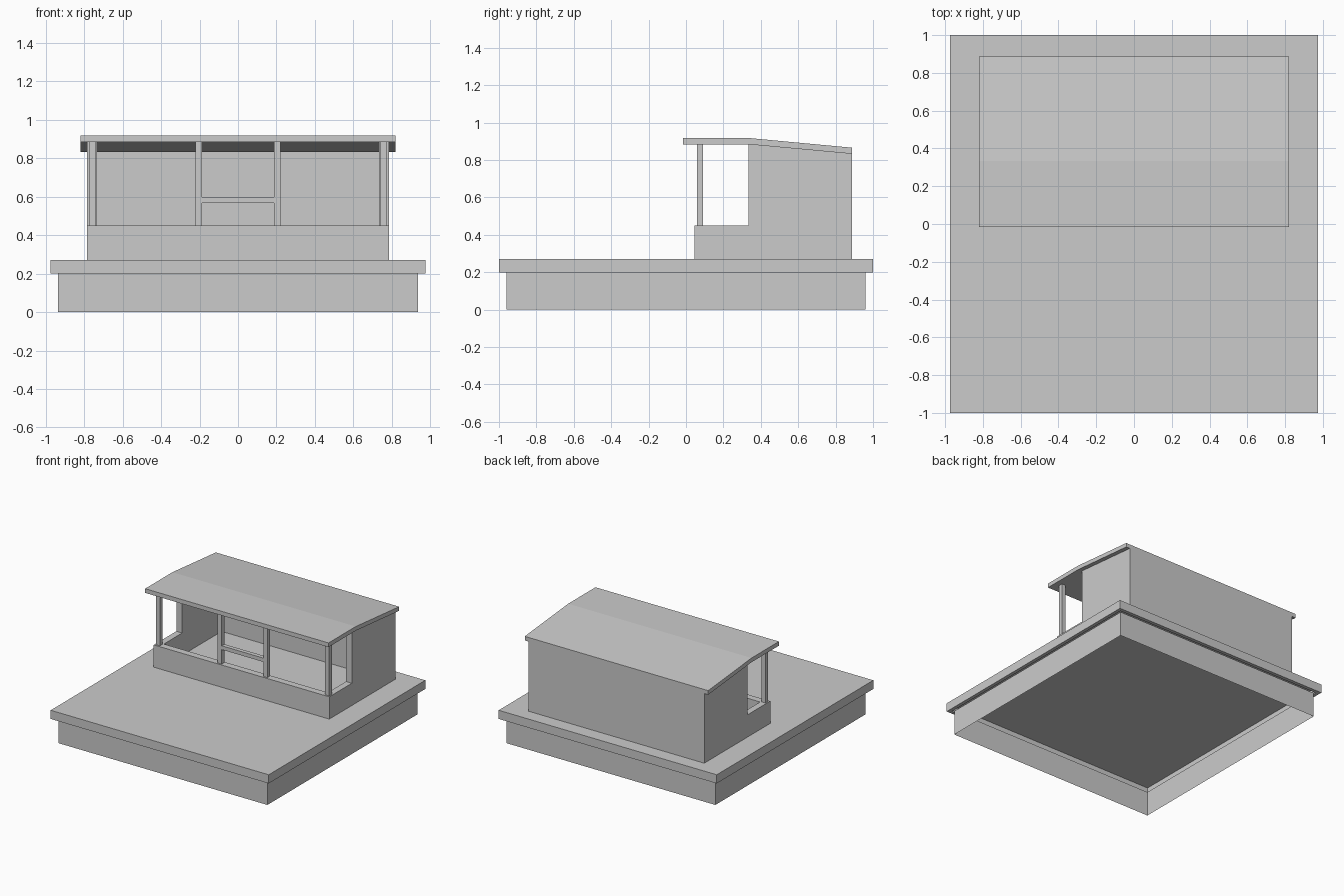
import bpy, bmesh

if "Cube" in bpy.data.objects:
    bpy.data.objects.remove(bpy.data.objects["Cube"])


def finish(bm, name):
    mesh = bpy.data.meshes.new(name)
    bm.to_mesh(mesh)
    bm.free()
    obj = bpy.data.objects.new(name, mesh)
    bpy.context.collection.objects.link(obj)
    return obj


def box_mesh(x0, x1, y0, y1, z0, z1):
    bm = bmesh.new()
    bmesh.ops.create_cube(bm, size=1)
    for v in bm.verts:
        v.co = (x1 if v.co.x > 0 else x0,
                y1 if v.co.y > 0 else y0,
                z1 if v.co.z > 0 else z0)
    return bm


def box(name, *extents):
    return finish(box_mesh(*extents), name)


def extrude_profile(name, points, x0, x1):
    """Extrude a (y, z) outline along x."""
    bm = bmesh.new()
    face = bm.faces.new([bm.verts.new((x0, y, z)) for y, z in points])
    ext = bmesh.ops.extrude_face_region(bm, geom=[face])["geom"]
    for v in ext:
        if isinstance(v, bmesh.types.BMVert):
            v.co.x = x1
    bmesh.ops.recalc_face_normals(bm, faces=bm.faces)
    return finish(bm, name)


# Base skirt: four thin walls, open above and below
bm = box_mesh(-0.935, 0.935, -0.96, 0.96, 0, 0.2)
caps = [f for f in bm.faces if abs(f.normal.z) > 0.5]
bmesh.ops.delete(bm, geom=caps, context="FACES_ONLY")
finish(bm, "base_skirt")

# Platform slab with a shallow recess underneath
bm = box_mesh(-0.975, 0.975, -1, 1, 0.2, 0.27)
bottom = min(bm.faces, key=lambda f: f.calc_center_median().z)
bmesh.ops.inset_region(bm, faces=[bottom], thickness=0.04)
recess = bmesh.ops.extrude_discrete_faces(bm, faces=[bottom])["faces"][0]
for v in recess.verts:
    v.co.z = 0.245
finish(bm, "platform_slab")

# Side walls, low at the front and full height at the back
side = [(0.045, 0.27), (0.888, 0.27), (0.888, 0.833), (0.333, 0.884),
        (0.333, 0.45), (0.045, 0.45)]
for label, s in (("left", -1), ("right", 1)):
    extrude_profile(label + "_wall", side, s * 0.733, s * 0.785)

# Front counter and back wall between the sides
box("front_counter", -0.733, 0.733, 0.045, 0.1, 0.27, 0.45)
box("back_wall", -0.733, 0.733, 0.838, 0.888, 0.27, 0.836)

# Posts along the counter and the rail between the middle pair
for label, s in (("left", -1), ("right", 1)):
    for kind, x in (("corner", 0.757), ("middle", 0.204)):
        c = s * x
        box(f"{label}_{kind}_post", c - 0.018, c + 0.018, 0.058, 0.092, 0.45, 0.884)
box("middle_rail", -0.186, 0.186, 0.058, 0.092, 0.567, 0.598)

# Roof, flat in front and sloping down to the back
roof = [(-0.015, 0.884), (0.333, 0.884), (0.888, 0.833), (0.888, 0.866),
        (0.333, 0.918), (-0.015, 0.918)]
extrude_profile("roof", roof, -0.82, 0.82)
